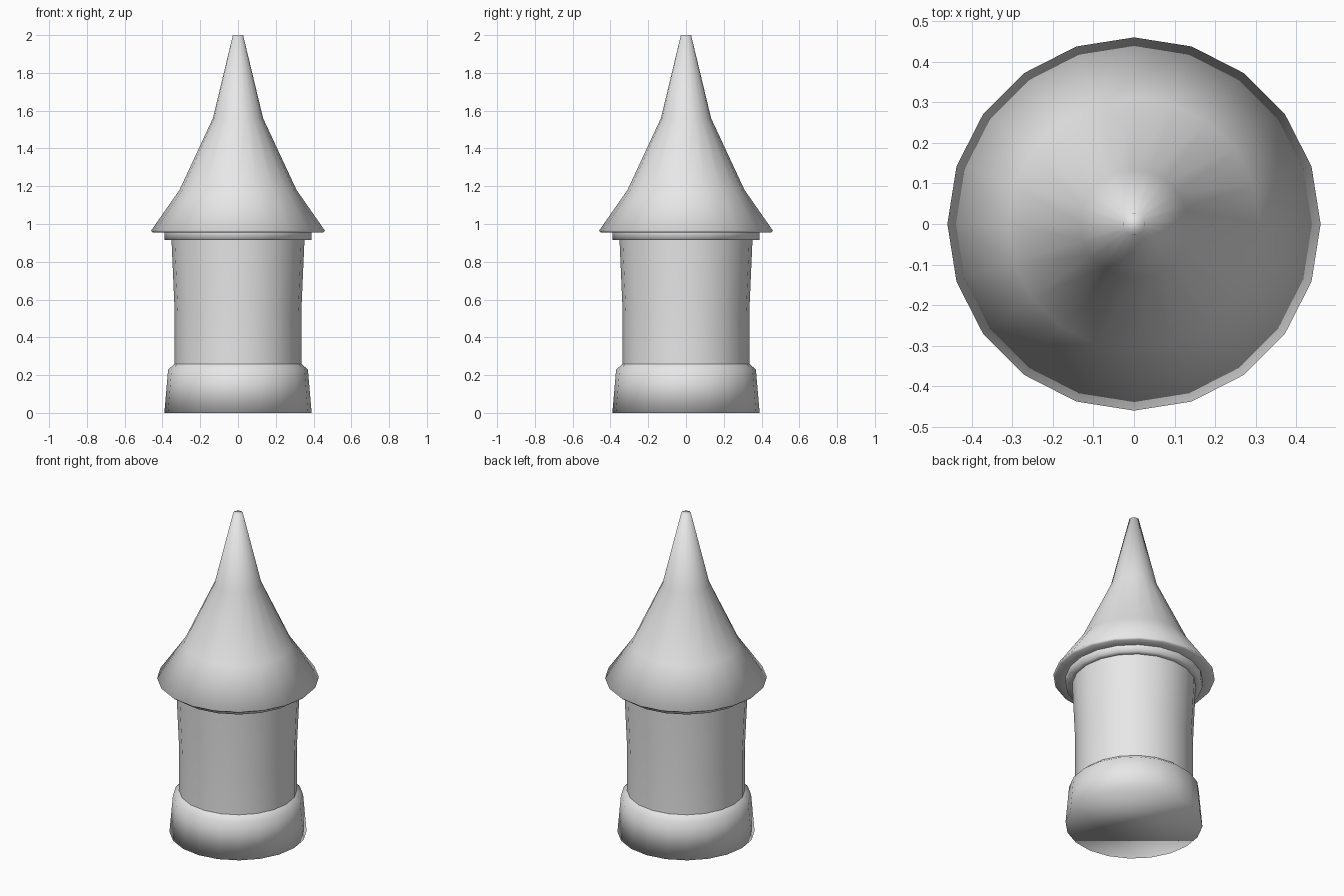
import bpy
import bmesh
from math import cos, sin, tau

SIDES = 20

cube = bpy.data.objects.get("Cube")
if cube:
    bpy.data.objects.remove(cube, do_unlink=True)

stone = bpy.data.materials.new("light grey")
stone.use_nodes = True
GREY = (0.8, 0.8, 0.8, 1)
stone.diffuse_color = GREY
stone.node_tree.nodes["Principled BSDF"].inputs["Base Color"].default_value = GREY


def lathe(name, profile, cap_bottom=False, cap_top=False):
    """Spin (radius, height) points into a smooth round part."""
    bm = bmesh.new()
    rings = [[bm.verts.new((r * cos(tau * i / SIDES), r * sin(tau * i / SIDES), z))
              for i in range(SIDES)] for r, z in profile]
    for low, high in zip(rings, rings[1:]):
        for i in range(SIDES):
            j = (i + 1) % SIDES
            bm.faces.new((low[i], low[j], high[j], high[i]))
    if cap_bottom:
        bm.faces.new(rings[0][::-1])
    if cap_top:
        bm.faces.new(rings[-1])
    for face in bm.faces:
        face.smooth = True
    mesh = bpy.data.meshes.new(name)
    bm.to_mesh(mesh)
    bm.free()
    mesh.materials.append(stone)
    obj = bpy.data.objects.new(name, mesh)
    bpy.context.collection.objects.link(obj)
    return obj


# Flared foot with a sloped shoulder
lathe("tower_base", [(0.39, 0), (0.37, 0.23), (0.335, 0.26)], cap_bottom=True)

# Straight shaft that widens towards the top
lathe("tower_wall", [(0.335, 0.26), (0.335, 0.53), (0.352, 0.915)])

# Ledge under the eaves
lathe("tower_ledge", [(0.352, 0.915), (0.39, 0.915), (0.39, 0.955)])

# Bell-shaped spire with a thin brim and blunt tip
lathe("spire_roof", [(0.39, 0.955), (0.45, 0.955), (0.46, 0.965),
                     (0.31, 1.18), (0.133, 1.56), (0.027, 2.0)], cap_top=True)
